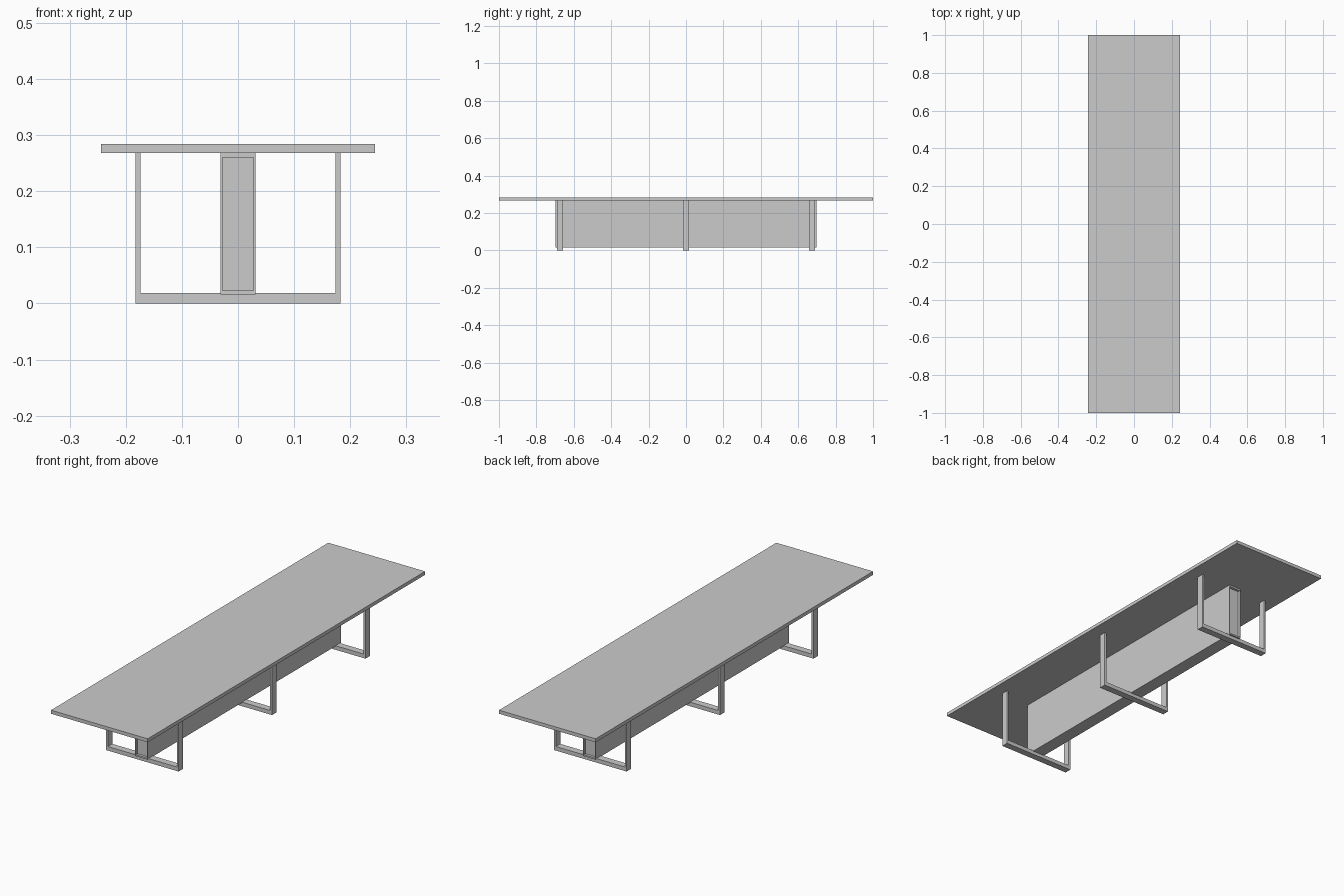
import bpy, bmesh

if "Cube" in bpy.data.objects:
    bpy.data.objects.remove(bpy.data.objects["Cube"])


def box(name, x, y, z):
    """Axis-aligned box from (min, max) ranges."""
    bm = bmesh.new()
    bmesh.ops.create_cube(bm, size=1)
    for v in bm.verts:
        v.co = [r[0] + (c + 0.5) * (r[1] - r[0]) for c, r in zip(v.co, (x, y, z))]
    return finish(name, bm)


def finish(name, bm):
    mesh = bpy.data.meshes.new(name)
    bm.to_mesh(mesh)
    bm.free()
    obj = bpy.data.objects.new(name, mesh)
    bpy.context.collection.objects.link(obj)
    return obj


TOP_Z, HEIGHT = 0.268, 0.284
LEG_X, LEG_T, LEG_W, BAR_H = 0.183, 0.009, 0.032, 0.0185

# Table top
box("table_top", (-0.244, 0.244), (-1, 1), (TOP_Z, HEIGHT))

# U-shaped leg frames: profile in xz, extruded along y
profile = [(-LEG_X, 0), (LEG_X, 0), (LEG_X, TOP_Z), (LEG_X - LEG_T, TOP_Z),
           (LEG_X - LEG_T, BAR_H), (-LEG_X + LEG_T, BAR_H),
           (-LEG_X + LEG_T, TOP_Z), (-LEG_X, TOP_Z)]
for name, y in (("front", -0.674), ("middle", 0), ("back", 0.674)):
    bm = bmesh.new()
    face = bm.faces.new([bm.verts.new((px, y - LEG_W / 2, pz)) for px, pz in profile])
    ext = bmesh.ops.extrude_face_region(bm, geom=[face])["geom"]
    bmesh.ops.translate(bm, vec=(0, LEG_W, 0),
                        verts=[g for g in ext if isinstance(g, bmesh.types.BMVert)])
    bmesh.ops.recalc_face_normals(bm, faces=bm.faces)
    finish(name + "_leg_frame", bm)

# Central beam casing: side boards with top and bottom boards between them
BX, BI, BY, BZ = 0.031, 0.028, 0.697, 0.016
box("beam_left_side", (-BX, -BI), (-BY, BY), (BZ, TOP_Z))
box("beam_right_side", (BI, BX), (-BY, BY), (BZ, TOP_Z))
box("beam_bottom", (-BI, BI), (-BY, BY), (BZ, 0.023))
box("beam_upper", (-BI, BI), (-BY, BY), (0.26, TOP_Z))

# Recessed end panels closing the beam
for name, s in (("front", -1), ("back", 1)):
    ys = sorted((s * (BY - 0.012), s * (BY - 0.02)))
    box(name + "_beam_end_panel", (-BI, BI), ys, (0.023, 0.26))
